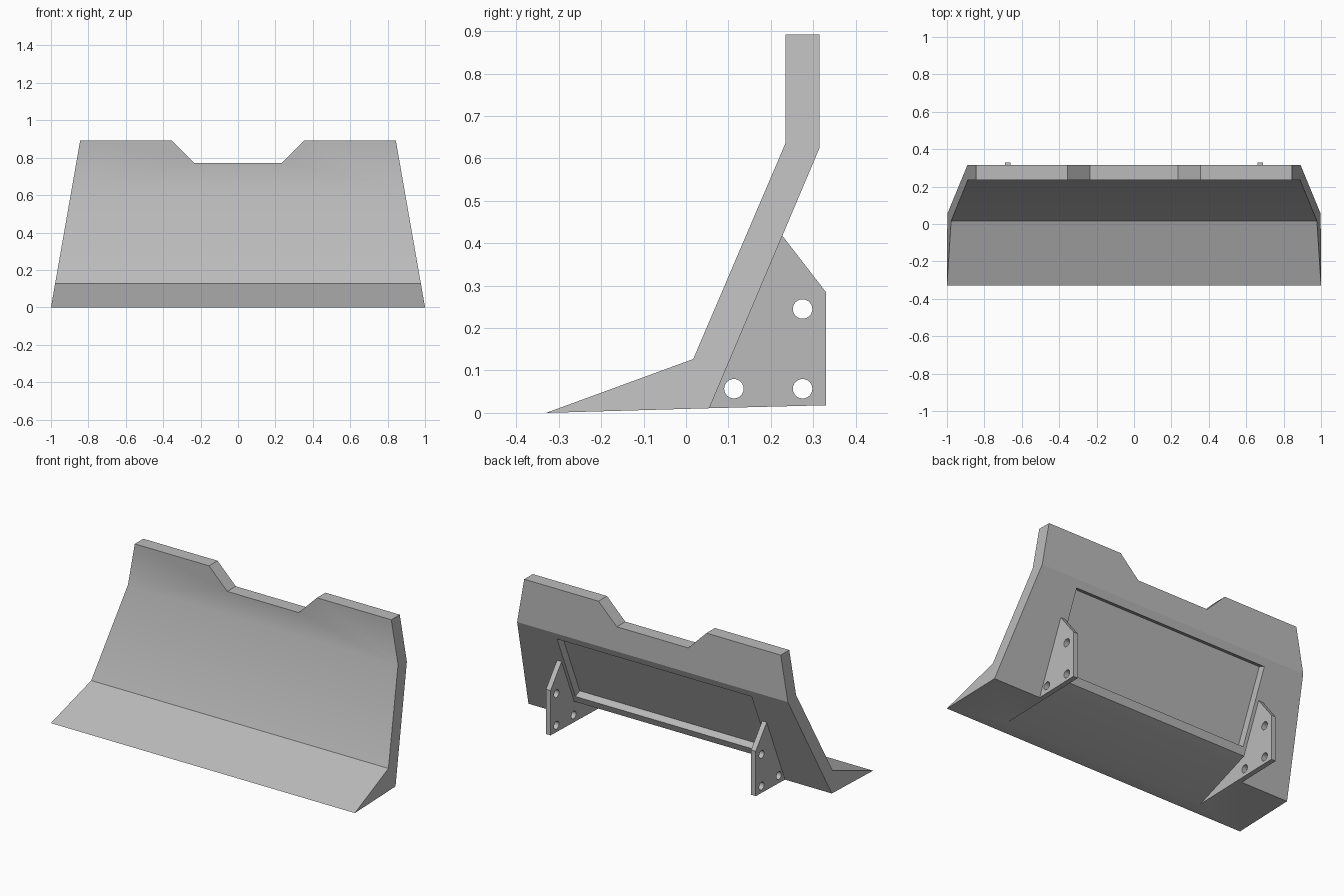
import bpy, bmesh, math
from mathutils import Vector, Matrix

cube = bpy.data.objects.get("Cube")
if cube:
    bpy.data.objects.remove(cube, do_unlink=True)

steel = bpy.data.materials.new("grey_steel")
steel.use_nodes = True
GREY = (0.5, 0.5, 0.5, 1)
steel.diffuse_color = GREY
steel.node_tree.nodes["Principled BSDF"].inputs["Base Color"].default_value = GREY


def make_object(name, bm):
    bmesh.ops.recalc_face_normals(bm, faces=bm.faces)
    mesh = bpy.data.meshes.new(name)
    bm.to_mesh(mesh)
    bm.free()
    mesh.materials.append(steel)
    obj = bpy.data.objects.new(name, mesh)
    bpy.context.collection.objects.link(obj)
    return obj


def loft(name, start, end):
    """Closed solid between two matching outlines."""
    bm = bmesh.new()
    a = [bm.verts.new(p) for p in start]
    b = [bm.verts.new(p) for p in end]
    bm.faces.new(a)
    bm.faces.new(b)
    for i in range(len(a)):
        j = (i + 1) % len(a)
        bm.faces.new((a[i], a[j], b[j], b[i]))
    return make_object(name, bm)


def side_prism(name, outline, x0, x1):
    """Extrude a (y, z) outline along x."""
    return loft(name, [(x0, y, z) for y, z in outline],
                [(x1, y, z) for y, z in outline])


def cut(target, cutter):
    cutter.hide_render = True
    mod = target.modifiers.new("cut", 'BOOLEAN')
    mod.operation = 'DIFFERENCE'
    mod.solver = 'EXACT'
    mod.object = cutter
    bpy.ops.object.select_all(action='DESELECT')
    bpy.context.view_layer.objects.active = target
    target.select_set(True)
    bpy.ops.object.modifier_apply(modifier=mod.name)


# Blade: bent profile whose sides lean inward with height
profile = [(-0.33, 0), (0.017, 0.127), (0.235, 0.637), (0.235, 0.892),
           (0.315, 0.892), (0.315, 0.625), (0.055, 0.011)]
half = lambda z: 1 - 0.175 * z
blade = loft("blade", [(-half(z), y, z) for y, z in profile],
             [(half(z), y, z) for y, z in profile])

# Notch in the top edge
notch_outline = [(-0.455, 0.992), (-0.235, 0.772), (0.235, 0.772), (0.455, 0.992)]
notch = loft("notch_cutter", [(x, -0.5, z) for x, z in notch_outline],
             [(x, 0.5, z) for x, z in notch_outline])

# Hollow under the cutting edge, between the brackets
hollow = side_prism("hollow_cutter", [(-0.30, -0.0175), (0.3, 0.207), (0.3, -0.1)],
                    -0.66, 0.66)

# Shallow pocket in the sloping back
low, high = Vector((0.055, 0.011)), Vector((0.315, 0.625))
slope = (high - low).normalized()
out = Vector((slope.y, -slope.x))
a, b = low + slope * 0.18, low + slope * 0.622
pocket = side_prism("pocket_cutter",
                    [a - out * 0.045, a + out * 0.05, b + out * 0.05, b - out * 0.045],
                    -0.64, 0.64)

for tool in (notch, hollow, pocket):
    cut(blade, tool)

# Mounting brackets, each drilled with three holes
bracket_outline = [(0.055, 0.011), (0.33, 0.018), (0.33, 0.285), (0.227, 0.418),
                   (0.21, 0.418), (0.04, 0.02)]
brackets = [side_prism(n, bracket_outline, s * 0.66, s * 0.69)
            for n, s in (("left_bracket", 1), ("right_bracket", -1))]
# Buried root of each bracket closes the sides of the hollow
drills = []
for y, z in ((0.113, 0.057), (0.275, 0.057), (0.275, 0.245)):
    bm = bmesh.new()
    bmesh.ops.create_cone(bm, cap_ends=True, segments=24, radius1=0.023,
                          radius2=0.023, depth=2,
                          matrix=Matrix.Translation((0, y, z)) @
                          Matrix.Rotation(math.pi / 2, 4, 'Y'))
    drills.append(make_object("drill_cutter", bm))
for bracket in brackets:
    for drill in drills:
        cut(bracket, drill)

for tool in [notch, hollow, pocket] + drills:
    bpy.data.objects.remove(tool, do_unlink=True)

# Keep the rear bend crisp, smooth the front bend
sharp = blade.data.attributes.new("sharp_edge", 'BOOLEAN', 'EDGE') \
    if "sharp_edge" not in blade.data.attributes else blade.data.attributes["sharp_edge"]
for edge in blade.data.edges:
    ends = [blade.data.vertices[i].co for i in edge.vertices]
    if all(abs(p.z - 0.625) < 0.004 and p.y > 0.3 for p in ends):
        sharp.data[edge.index].value = True

for obj in [blade] + brackets:
    bpy.ops.object.select_all(action='DESELECT')
    bpy.context.view_layer.objects.active = obj
    obj.select_set(True)
    bpy.ops.object.shade_smooth_by_angle(angle=math.radians(30))
